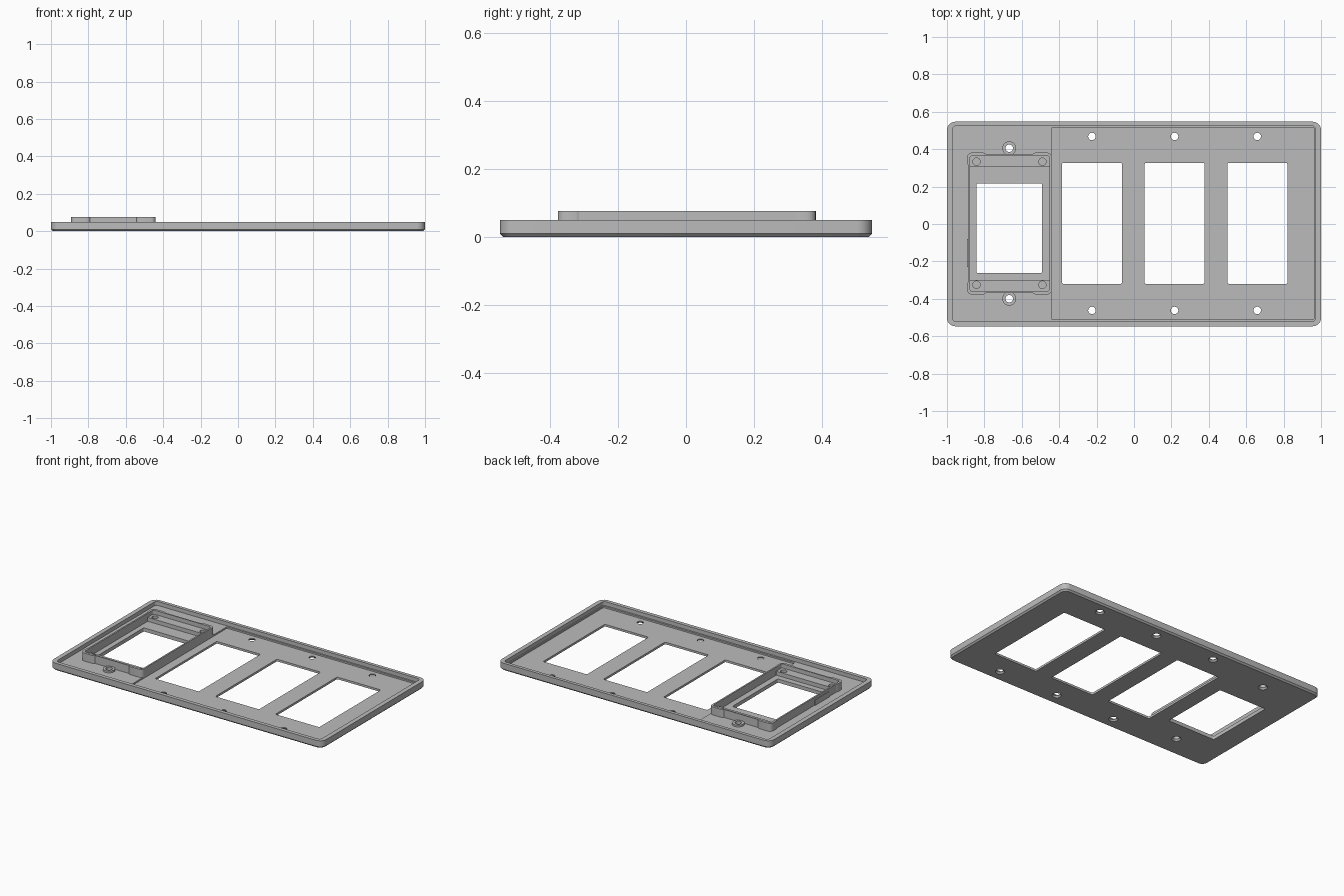
import bpy, bmesh, math

if "Cube" in bpy.data.objects:
    bpy.data.objects.remove(bpy.data.objects["Cube"])

grey = bpy.data.materials.new("light grey")
grey.diffuse_color = (0.5, 0.5, 0.5, 1)
grey.use_nodes = True
grey.node_tree.nodes["Principled BSDF"].inputs["Base Color"].default_value = grey.diffuse_color


def outline(x0, x1, y0, y1, r, n=6):
    """Rounded rectangle, counter-clockwise."""
    pts = []
    for cx, cy, a in ((x1 - r, y1 - r, 0), (x0 + r, y1 - r, 90),
                      (x0 + r, y0 + r, 180), (x1 - r, y0 + r, 270)):
        for i in range(n + 1):
            t = math.radians(a + 90 * i / n)
            pts.append((cx + r * math.cos(t), cy + r * math.sin(t)))
    return pts


def circle(x, y, r, n=24):
    return [(x + r * math.cos(2 * math.pi * i / n), y + r * math.sin(2 * math.pi * i / n))
            for i in range(n)]


def loft(name, layers):
    """Closed solid through (outline, z) layers with equal point counts."""
    bm = bmesh.new()
    rings = [[bm.verts.new((x, y, z)) for x, y in pts] for pts, z in layers]
    for a, b in zip(rings, rings[1:]):
        for i in range(len(a)):
            j = (i + 1) % len(a)
            bm.faces.new((a[i], a[j], b[j], b[i]))
    bm.faces.new(rings[0][::-1])
    bm.faces.new(rings[-1])
    me = bpy.data.meshes.new(name)
    bm.to_mesh(me)
    bm.free()
    me.materials.append(grey)
    ob = bpy.data.objects.new(name, me)
    bpy.context.collection.objects.link(ob)
    return ob


def prism(name, pts, z0, z1):
    return loft(name, [(pts, z0), (pts, z1)])


def box(name, x0, x1, y0, y1, z0, z1, r=0.006):
    return prism(name, outline(x0, x1, y0, y1, r, 4), z0, z1)


def combine(ob, other, op="DIFFERENCE"):
    mod = ob.modifiers.new("cut", "BOOLEAN")
    mod.operation, mod.solver, mod.object = op, "EXACT", other
    bpy.context.view_layer.objects.active = ob
    bpy.ops.object.modifier_apply(modifier=mod.name)
    bpy.data.objects.remove(other)


LEFT_FLOOR, RIGHT_FLOOR = 0.024, 0.014

# Shallow tray with chamfered underside
plate = loft("wall_plate", [
    (outline(-0.99, 0.99, -0.537, 0.537, 0.035), 0),
    (outline(-1, 1, -0.547, 0.547, 0.045), 0.01),
    (outline(-1, 1, -0.547, 0.547, 0.045), 0.05)])
combine(plate, box("rim_pocket", -0.97, 0.97, -0.522, 0.525, LEFT_FLOOR, 0.1, 0.02))
combine(plate, box("right_pocket", -0.442, 0.963, -0.51, 0.515, RIGHT_FLOOR, 0.1))

# Screw bosses beside the device frame
for y in (-0.40, 0.405):
    combine(plate, prism("boss", circle(-0.667, y, 0.037), 0.01, 0.036), "UNION")

# Raised device frame: thin walls, thicker corners, low shelves at both ends
frame = box("device_frame", -0.887, -0.442, -0.368, 0.373, 0.018, 0.077, 0.02)
for x0, x1 in ((-0.892, -0.785), (-0.548, -0.44)):
    for y0, y1 in ((-0.377, -0.30), (0.305, 0.382)):
        combine(frame, box("corner", x0, x1, y0, y1, 0.018, 0.077, 0.025), "UNION")
combine(frame, box("side_pad", -0.892, -0.88, -0.23, -0.08, 0.018, 0.06, 0.002), "UNION")
combine(frame, box("frame_inside", -0.877, -0.452, -0.30, 0.305, 0, 0.1, 0.004))
combine(frame, box("shelf_pocket", -0.877, -0.452, -0.36, 0.365, 0.05, 0.1, 0.012))
for x in (-0.842, -0.49):
    for y in (-0.325, 0.333):
        combine(frame, prism("post_hole", circle(x, y, 0.02, 16), 0.026, 0.1))

# Window openings
for x0, x1, y0, y1 in ((-0.843, -0.491, -0.262, 0.216), (-0.385, -0.064, -0.32, 0.327),
                       (0.057, 0.378, -0.32, 0.327), (0.499, 0.82, -0.32, 0.327)):
    combine(plate, box("window", x0, x1, y0, y1, -0.1, 0.1, 0.008))

# Screw holes, countersunk from below
for x, y0, y1 in ((-0.667, -0.40, 0.405), (-0.225, -0.462, 0.468),
                  (0.217, -0.462, 0.468), (0.659, -0.462, 0.468)):
    for y in (y0, y1):
        combine(plate, loft("screw_hole", [
            (circle(x, y, 0.03), -0.002), (circle(x, y, 0.02), 0.01), (circle(x, y, 0.02), 0.1)]))

for ob in (plate, frame):
    bpy.ops.object.select_all(action="DESELECT")
    ob.select_set(True)
    bpy.context.view_layer.objects.active = ob
    bpy.ops.object.shade_smooth_by_angle(angle=math.radians(30))
